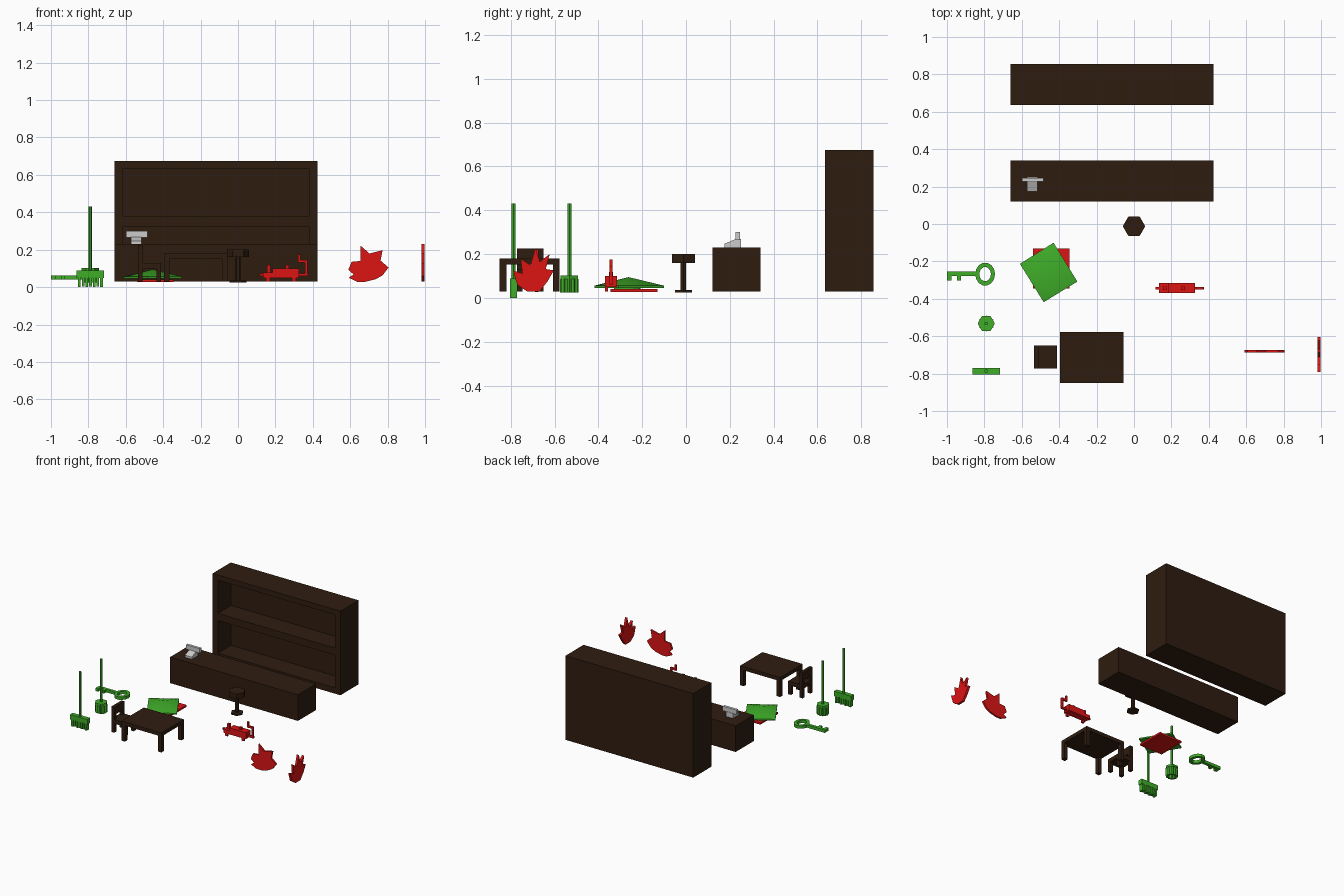
import bpy, bmesh, math
from mathutils import Vector

if "Cube" in bpy.data.objects:
    bpy.data.objects.remove(bpy.data.objects["Cube"])


def material(name, rgb):
    m = bpy.data.materials.new(name)
    m.diffuse_color = (*rgb, 1)
    m.use_nodes = True
    m.node_tree.nodes["Principled BSDF"].inputs["Base Color"].default_value = m.diffuse_color
    return m


BROWN = material("dark_wood", (0.028, 0.012, 0.005))
GREEN = material("green", (0.05, 0.42, 0.022))
RED = material("red", (0.72, 0.007, 0.007))


def finish(name, bm, mat):
    bmesh.ops.recalc_face_normals(bm, faces=bm.faces)
    me = bpy.data.meshes.new(name)
    bm.to_mesh(me)
    bm.free()
    ob = bpy.data.objects.new(name, me)
    bpy.context.collection.objects.link(ob)
    if mat:
        me.materials.append(mat)
    return ob


def box(name, x, y, z, mat=None):
    """Box given by its (min, max) range on each axis."""
    bm = bmesh.new()
    bmesh.ops.create_cube(bm, size=1)
    for v in bm.verts:
        v.co = [r[0] if c < 0 else r[1] for c, r in zip(v.co, (x, y, z))]
    return finish(name, bm, mat)


def prism(name, pts, lo, hi, axis, mat=None):
    """Outline extruded from lo to hi along an axis (x, y or z)."""
    def place(p, d):
        return {"x": (d, *p), "y": (p[0], d, p[1]), "z": (*p, d)}[axis]
    bm = bmesh.new()
    f = bm.faces.new([bm.verts.new(place(p, lo)) for p in pts])
    new = bmesh.ops.extrude_face_region(bm, geom=[f])["geom"]
    offset = Vector(place((0, 0), hi - lo))
    bmesh.ops.translate(bm, vec=offset, verts=[v for v in new if isinstance(v, bmesh.types.BMVert)])
    return finish(name, bm, mat)


def disc(name, c, r, z, n, mat, spin=0):
    pts = [(c[0] + r * math.cos(spin + math.tau * i / n), c[1] + r * math.sin(spin + math.tau * i / n))
           for i in range(n)]
    return prism(name, pts, *z, "z", mat)


# Back shelf: front outline cabinet with two open bays
box("shelf_back", (-.66, .425), (.795, .855), (.03, .675), BROWN)
for n, x in (("left", (-.66, -.615)), ("right", (.38, .425))):
    box(f"shelf_side_{n}", x, (.635, .795), (.03, .675), BROWN)
for n, z in (("bottom", (.03, .075)), ("middle", (.325, .38)), ("top", (.635, .675))):
    box(f"shelf_board_{n}", (-.615, .38), (.635, .795), z, BROWN)

# Counter
box("counter", (-.66, .425), (.12, .34), (.03, .23), BROWN)

# Cash register: sloped body with a display
prism("register_body", [(.175, .23), (.25, .23), (.25, .268), (.225, .268), (.175, .247)], -.573, -.515, "x")
box("register_display", (-.6, -.485), (.227, .247), (.265, .3))

# Hexagonal stool
disc("stool_seat", (0, -.012), .06, (.16, .2), 6, BROWN)
disc("stool_stem", (0, -.012), .014, (.03, .16), 6, BROWN)
disc("stool_base", (0, -.012), .045, (.025, .036), 6, BROWN)

# Table
box("table_top", (-.395, -.055), (-.85, -.578), (.152, .18), BROWN)
for i, x in enumerate((-.395, -.085)):
    for j, y in enumerate((-.85, -.608)):
        box(f"table_leg_{i}{j}", (x, x + .03), (y, y + .03), (.03, .152), BROWN)

# Chair facing the table
box("chair_seat", (-.535, -.412), (-.772, -.65), (.1, .13), BROWN)
for j, y in enumerate((-.772, -.675)):
    box(f"chair_back_post_{j}", (-.535, -.51), (y, y + .025), (.13, .17), BROWN)
    for i, x in enumerate((-.535, -.437)):
        box(f"chair_leg_{i}{j}", (x, x + .025), (y, y + .025), (.03, .1), BROWN)
box("chair_back_rest", (-.535, -.51), (-.772, -.65), (.165, .225), BROWN)

# Key: ring, shaft and teeth
bm = bmesh.new()
N = 14
rings = [[bm.verts.new((-.796 + rx * math.cos(math.tau * i / N), -.268 + ry * math.sin(math.tau * i / N), z))
          for i in range(N)]
         for rx, ry, z in ((.053, .062, .04), (.053, .062, .062), (.031, .038, .062), (.031, .038, .04))]
for k in range(4):
    a, b = rings[k], rings[(k + 1) % 4]
    for i in range(N):
        j = (i + 1) % N
        bm.faces.new((a[i], a[j], b[j], b[i]))
finish("key_ring", bm, GREEN)
prism("key_shaft", [(-1, -.255), (-.845, -.255), (-.845, -.277), (-.925, -.277), (-.925, -.302), (-.947, -.302),
                    (-.947, -.277), (-.977, -.277), (-.977, -.302), (-1, -.302)], .04, .062, "z", GREEN)

# Mop: hexagonal cap, ring of strands, pole
mop = (-.79, -.532)
disc("mop_pole", mop, .01, (.09, .43), 6, GREEN)
disc("mop_cap", mop, .046, (.086, .102), 6, GREEN)
for i in range(12):
    a = math.tau * i / 12
    disc(f"mop_strand_{i}", (mop[0] + .033 * math.cos(a), mop[1] + .031 * math.sin(a)),
         .011, (.025, .086), 4, GREEN, a)

# Broom: flat head, row of bristles, pole
disc("broom_pole", (-.79, -.787), .01, (.08, .43), 6, GREEN)
box("broom_head", (-.863, -.717), (-.804, -.77), (.05, .088), GREEN)
for i in range(7):
    x = -.855 + .0197 * i
    box(f"broom_bristle_{i}", (x, x + .014), (-.802, -.772), (.004 * (i % 2), .05), GREEN)

# Cloths: red square, green rotated sheet rising to a soft peak
box("red_cloth", (-.54, -.345), (-.345, -.13), (.028, .042), RED)
corners = [(-.61, -.213), (-.43, -.1), (-.303, -.308), (-.483, -.418)]
prism("green_cloth_edge", corners, .046, .056, "z", GREEN)
bm = bmesh.new()
base = [bm.verts.new((*c, .056)) for c in corners]
apex = bm.verts.new((-.456, -.262, .095))
bm.faces.new(base)
for i in range(4):
    bm.faces.new((base[i], base[(i + 1) % 4], apex)).smooth = True
finish("green_cloth_peak", bm, GREEN)

# Red hand-cranked machine
box("machine_body", (.185, .325), (-.37, -.315), (.05, .1), RED)
box("machine_nose", (.135, .185), (-.37, -.315), (.05, .078), RED)
box("machine_axle", (.115, .375), (-.35, -.336), (.06, .074), RED)
for i, x in enumerate((.155, .255)):
    box(f"machine_knob_{i}", (x, x + .018), (-.352, -.334), (.075, .118), RED)
for i, x in enumerate((.15, .29)):
    box(f"machine_foot_{i}", (x, x + .02), (-.37, -.355), (.03, .05), RED)
box("crank_arm", (.358, .372), (-.35, -.336), (.06, .145), RED)
box("crank_bar", (.32, .372), (-.35, -.336), (.132, .146), RED)
box("crank_handle", (.32, .334), (-.35, -.336), (.132, .175), RED)

# Two upright leaves
leaf_a = [(.655, .222), (.703, .18), (.773, .197), (.762, .142), (.805, .105), (.772, .062), (.735, .042),
          (.68, .028), (.638, .028), (.592, .05), (.618, .068), (.59, .093), (.607, .135), (.655, .14)]
prism("leaf_facing_front", leaf_a, -.688, -.674, "y", RED)
leaf_b = [(-.687, .23), (-.667, .166), (-.622, .2), (-.64, .132), (-.603, .126), (-.632, .075), (-.668, .03),
          (-.725, .03), (-.77, .06), (-.79, .126), (-.747, .112), (-.755, .18), (-.71, .15)]
prism("leaf_facing_side", leaf_b, .98, .998, "x", RED)
